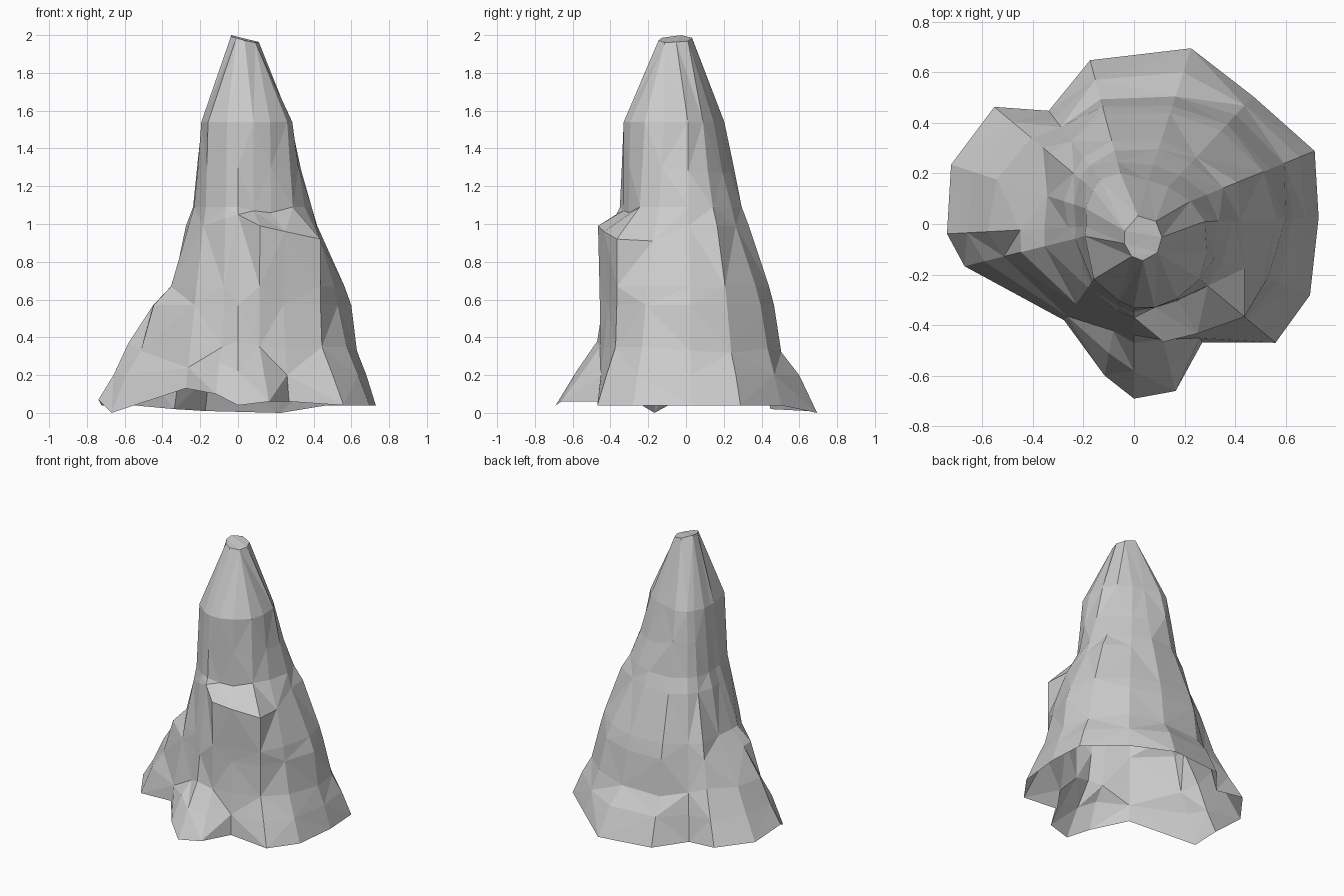
import bpy
import bmesh
import random
from math import cos, sin, radians

random.seed(4)

default_cube = bpy.data.objects.get("Cube")
if default_cube:
    bpy.data.objects.remove(default_cube, do_unlink=True)

# Pale grey stone
stone = bpy.data.materials.new("pale_grey_stone")
stone.use_nodes = True
stone_colour = (0.6, 0.6, 0.6, 1.0)
stone.diffuse_color = stone_colour
stone_shader = stone.node_tree.nodes["Principled BSDF"]
stone_shader.inputs["Base Color"].default_value = stone_colour
stone_shader.inputs["Roughness"].default_value = 0.9

# Directions of the ridges around the spire, in degrees from +x
ridges = [2, 22, 47, 72, 105, 127, 140, 162, 183, 194, 234, 259, 270, 284, 300, 320, 338]

# How far every ridge reaches at each layer, in hundredths
reach = {
    "rim": [73, 77, 69, 73, 67, 56, 72, 76, 74, 69, 47, 61, 69, 68, 54, 73, 75],
    "skirt": [63, 64, 59, 53, 51, 48, 53, 57, 58, 53, 43, 43, 47, 47, 50, 58, 62],
    "shelf": [60, 58, 54, 49, 48, 43, 47, 43, 45, 46, 39, 40, 44, 47, 48, 57, 57],
    "ledge": [42, 44, 36, 35, 34, 33, 31, 29, 26, 27, 31, 35, 37, 48, 50, 57, 47],
    "step": [39, 38, 33, 31, 30, 29, 28, 25, 23, 24, 29, 33, 35, 34, 35, 38, 38],
    "shoulder": [28, 24, 20, 18, 21, 22, 21, 20, 19, 20, 27, 31, 33, 34, 34, 34, 31],
}


def blend(low, high, share):
    """Reach of a layer part of the way between two others."""
    return [a + (b - a) * share for a, b in zip(reach[low], reach[high])]


# Layers in between: the outcrop, the set-back above the left shelf, the neck
reach["outcrop"] = blend("rim", "skirt", 0.5)
reach["waist"] = blend("shelf", "ledge", 0.2)
for k, angle in enumerate(ridges):
    if 150 < angle < 200:
        reach["waist"][k] = (reach["shelf"][k] + reach["ledge"][k]) / 2
reach["neck"] = blend("step", "shoulder", 0.5)

heights = {
    "rim": 0.04, "outcrop": 0.2, "skirt": 0.35, "shelf": 0.57, "waist": 0.67,
    "ledge": 0.99, "step": 1.09, "neck": 1.3, "shoulder": 1.54,
}

# Local rises and dips, by layer and ridge direction
lift = {
    "rim": {72: -0.04, 105: -0.03, 127: -0.02, 183: 0.03, 194: -0.04,
            234: 0.09, 259: 0.06, 284: 0.02, 300: 0.02},
    "outcrop": {234: 0.04, 259: 0.07, 270: 0.02},
    "skirt": {270: 0.03},
    "ledge": {259: 0.04, 270: 0.06, 300: -0.03, 320: -0.07, 338: -0.08},
    "step": {284: -0.02, 300: -0.03},
}
rough_layers = {"skirt", "neck"}

# Ridge points of every layer
bm = bmesh.new()
rings = []
for name, height in heights.items():
    ring = []
    for angle, distance in zip(ridges, reach[name]):
        a = radians(angle)
        z = height + lift.get(name, {}).get(angle, 0)
        if name in rough_layers and angle < 250:
            z += random.uniform(-0.04, 0.04)
        ring.append(bm.verts.new((cos(a) * distance / 100, sin(a) * distance / 100, z)))
    rings.append(ring)

# Blunt tip, tilted down towards the left and front
tip = []
for angle in ridges:
    a = radians(angle)
    x, y = 0.035 + 0.075 * cos(a), -0.055 + 0.09 * sin(a)
    tip.append(bm.verts.new((x, y, 2 - 0.3 * max(x, 0) - 0.15 * abs(y + 0.03))))
rings.append(tip)

# Facets between the layers, split along alternating diagonals
for level, (low, high) in enumerate(zip(rings, rings[1:])):
    for i in range(len(ridges)):
        j = (i + 1) % len(ridges)
        a, b, c, d = low[i], low[j], high[j], high[i]
        if (i + level) % 2:
            bm.faces.new((a, b, c))
            bm.faces.new((a, c, d))
        else:
            bm.faces.new((a, b, d))
            bm.faces.new((b, c, d))

# Cap of the tip; the spire is an open shell underneath
bm.faces.new(tip)
bmesh.ops.remove_doubles(bm, verts=tip, dist=0.04)
bmesh.ops.triangulate(bm, faces=[f for f in bm.faces if len(f.verts) > 4])
bmesh.ops.recalc_face_normals(bm, faces=bm.faces[:])

mesh = bpy.data.meshes.new("rock_spire")
bm.to_mesh(mesh)
bm.free()
mesh.materials.append(stone)
spire = bpy.data.objects.new("rock_spire", mesh)
bpy.context.scene.collection.objects.link(spire)
